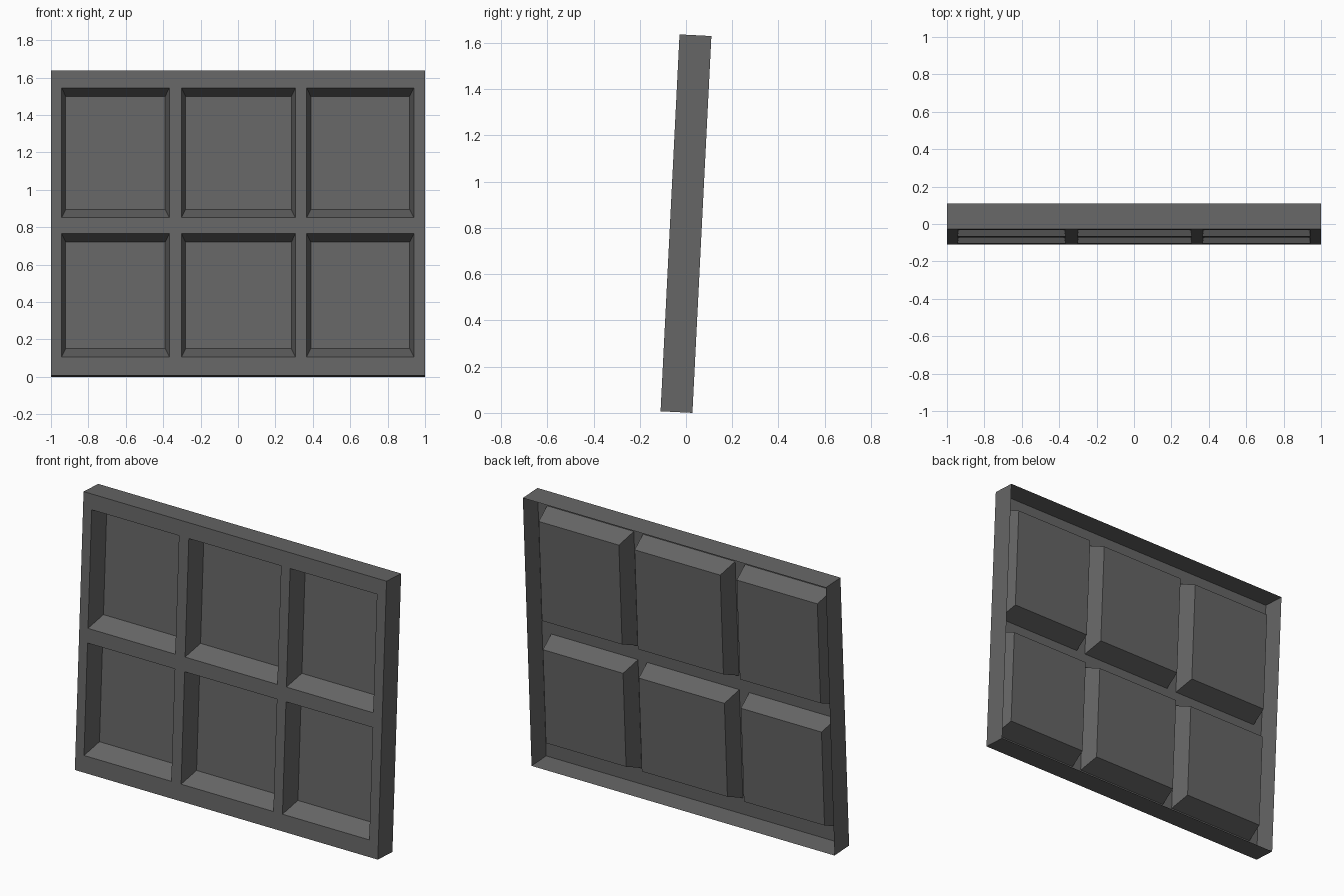
import bpy, bmesh
from mathutils import Matrix

cube = bpy.data.objects.get("Cube")
if cube:
    bpy.data.objects.remove(cube, do_unlink=True)

# Panel measurements, before it is leaned back
COLUMNS = [-1, -0.943, -0.367, -0.302, 0.307, 0.367, 0.94, 1]
ROWS = [0, 0.1, 0.845 - 0.086, 0.845, 1.54, 1.632]
RIM_DEPTH, TRAY_DEPTH = 0.138, 0.112
SIDE_TAPER, TOP_TAPER, BOTTOM_TAPER = 0.022, 0.04, 0.05
LEAN = 0.0503

grey = bpy.data.materials.new("dark grey")
grey.use_nodes = True
colour = (0.133, 0.133, 0.133, 1)
grey.diffuse_color = colour
grey.node_tree.nodes["Principled BSDF"].inputs["Base Color"].default_value = colour

bm = bmesh.new()

# Front lattice: every odd cell of the grid is a tray opening
grid = [[bm.verts.new((x, 0, z)) for x in COLUMNS] for z in ROWS]
trays = []
for r in range(len(ROWS) - 1):
    for c in range(len(COLUMNS) - 1):
        face = bm.faces.new((grid[r][c], grid[r][c + 1],
                             grid[r + 1][c + 1], grid[r + 1][c]))
        if r % 2 and c % 2:
            trays.append(face)

# Outer rim, folded back and open behind
border = [e for e in bm.edges if e.is_boundary]
rim = bmesh.ops.extrude_edge_only(bm, edges=border)["geom"]
for v in rim:
    if isinstance(v, bmesh.types.BMVert):
        v.co.y += RIM_DEPTH

# Trays, tapering towards their floors
bmesh.ops.inset_individual(bm, faces=trays, thickness=SIDE_TAPER, use_even_offset=True)
for face in trays:
    middle = face.calc_center_median().z
    for v in face.verts:
        v.co.y += TRAY_DEPTH
        if v.co.z > middle:
            v.co.z -= TOP_TAPER - SIDE_TAPER
        else:
            v.co.z += BOTTOM_TAPER - SIDE_TAPER

# Clean the flat front and rim, keeping normals facing outwards
bmesh.ops.recalc_face_normals(bm, faces=bm.faces)
if trays[0].normal.y > 0:
    bmesh.ops.reverse_faces(bm, faces=bm.faces)

# Lean the panel back and stand it on the ground
bm.transform(Matrix.Translation((0, -0.11, 0.007)) @ Matrix.Rotation(-LEAN, 4, "X"))

mesh = bpy.data.meshes.new("six_tray_panel")
bm.to_mesh(mesh)
bm.free()
mesh.materials.append(grey)
panel = bpy.data.objects.new("six_tray_panel", mesh)
bpy.context.collection.objects.link(panel)
